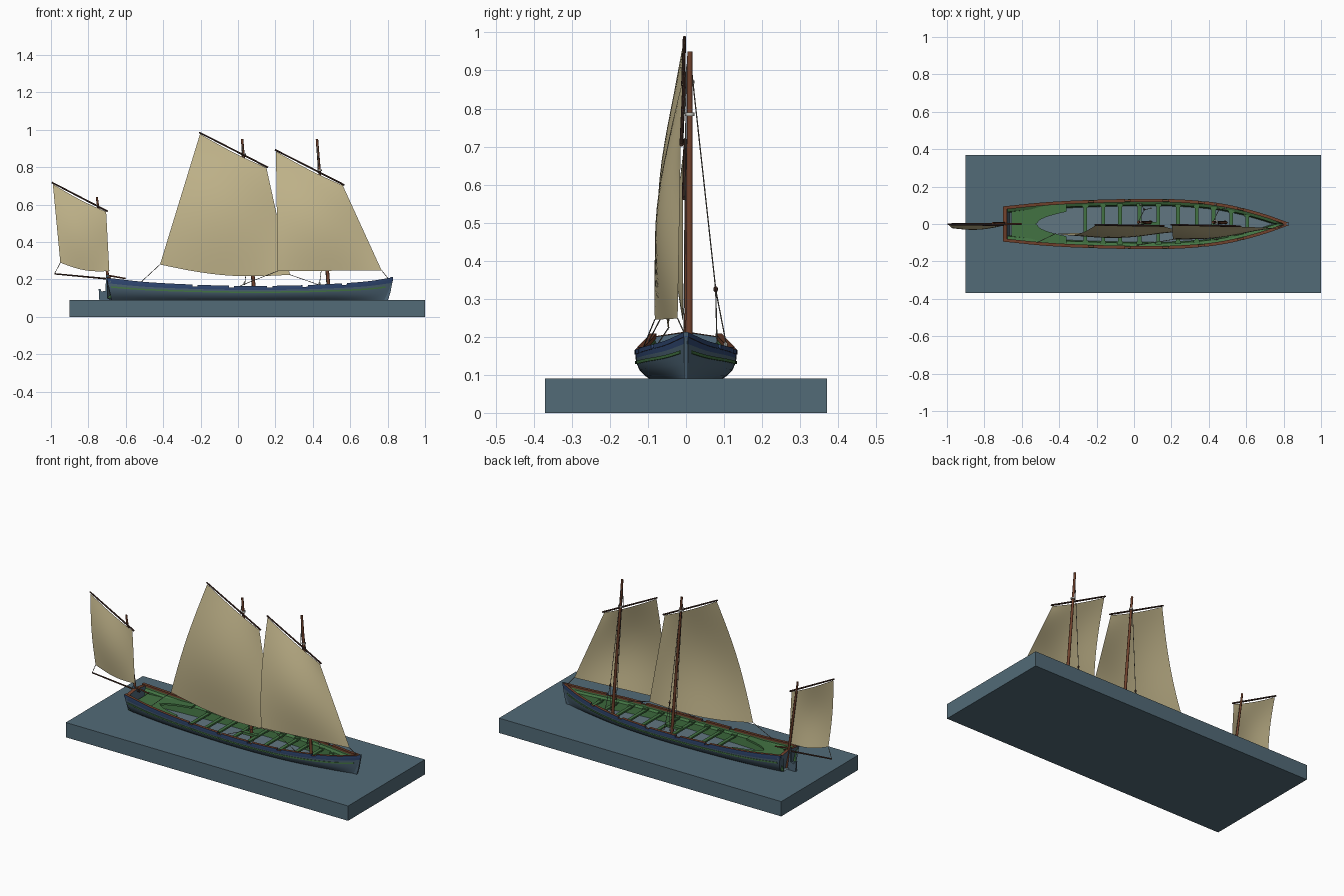
import bpy, bmesh, math
from mathutils import Vector as V

if "Cube" in bpy.data.objects:
    bpy.data.objects.remove(bpy.data.objects["Cube"])

def mat(name, r, g, b):
    m = bpy.data.materials.new(name)
    m.diffuse_color = (r, g, b, 1)
    m.use_nodes = True
    m.node_tree.nodes["Principled BSDF"].inputs["Base Color"].default_value = m.diffuse_color
    return m

WATER = mat("water_blue", .085, .145, .185)
HULL = mat("hull_grey_blue", .075, .13, .18)
FLOOR = mat("floor_grey", .12, .18, .22)
BLUE = mat("strake_blue", .03, .065, .17)
GREEN = mat("paint_green", .055, .17, .055)
BROWN = mat("mast_brown", .16, .052, .025)
DARK = mat("spar_dark_brown", .06, .028, .02)
SAIL = mat("sail_canvas", .56, .48, .27)
ROPE = mat("rope_grey", .16, .15, .13)
PALE = mat("block_pale", .55, .55, .5)

def make(name, bm, mats, smooth=True, mirror=False, fix=True):
    if fix:
        bmesh.ops.recalc_face_normals(bm, faces=bm.faces)
    me = bpy.data.meshes.new(name)
    bm.to_mesh(me)
    bm.free()
    for m in mats:
        me.materials.append(m)
    ob = bpy.data.objects.new(name, me)
    bpy.context.collection.objects.link(ob)
    if mirror:
        mod = ob.modifiers.new("mirror", 'MIRROR')
        mod.use_axis = (False, True, False)
    if smooth:
        bpy.ops.object.select_all(action='DESELECT')
        ob.select_set(True)
        bpy.context.view_layer.objects.active = ob
        bpy.ops.object.shade_smooth_by_angle(angle=math.radians(35))
    return ob

def loft(name, rings, mats, strips=None, mirror=True):
    """Closed rings joined into a capped solid; strips = material index per ring edge."""
    bm = bmesh.new()
    rows = [[bm.verts.new(p) for p in r] for r in rings]
    n = len(rows[0])
    for a, b in zip(rows, rows[1:]):
        for j in range(n):
            k = (j + 1) % n
            f = bm.faces.new((a[j], a[k], b[k], b[j]))
            f.material_index = strips[j] if strips else 0
    bm.faces.new(rows[0])
    bm.faces.new(rows[-1])
    return make(name, bm, mats, True, mirror)

def box(name, lo, hi, m):
    x0, y0, z0 = lo
    x1, y1, z1 = hi
    rings = [[(x, y0, z0), (x, y1, z0), (x, y1, z1), (x, y0, z1)] for x in (x0, x1)]
    return loft(name, rings, [m], mirror=False)

def rod(name, a, b, r1, r2, m, sides=10):
    a, b = V(a), V(b)
    bm = bmesh.new()
    bmesh.ops.create_cone(bm, cap_ends=True, segments=sides, radius1=r1, radius2=r2, depth=(b - a).length)
    q = V((0, 0, 1)).rotation_difference(b - a)
    for v in bm.verts:
        v.co = q @ v.co + (a + b) / 2
    return make(name, bm, [m])

def rope(name, *pts):
    for i, (a, b) in enumerate(zip(pts, pts[1:])):
        rod(f"{name}_{i}", a, b, .0017, .0017, ROPE, 5)

def block(name, p, m=DARK, r=.006):
    bm = bmesh.new()
    bmesh.ops.create_uvsphere(bm, u_segments=8, v_segments=6, radius=r)
    for v in bm.verts:
        v.co = V((v.co.x, v.co.y, v.co.z * 1.4)) + V(p)
    make(name, bm, [m])

def interp(tab, x):
    """Smooth curve through (x, value) points."""
    i = max(0, min(len(tab) - 2, sum(1 for t in tab[1:] if t[0] < x)))
    def slope(k):
        a, b = tab[max(0, k - 1)], tab[min(len(tab) - 1, k + 1)]
        return (b[1] - a[1]) / (b[0] - a[0])
    (x0, y0), (x1, y1) = tab[i], tab[i + 1]
    h = x1 - x0
    t = (x - x0) / h
    return ((2*t**3 - 3*t*t + 1)*y0 + (t**3 - 2*t*t + t)*h*slope(i)
            + (3*t*t - 2*t**3)*y1 + (t**3 - t*t)*h*slope(i + 1))

BEAM = [(-.7, .092), (-.5, .112), (-.3, .124), (0, .132), (.2, .131), (.4, .117), (.55, .091), (.7, .05), (.83, .004)]
SHEER = [(-.7, .2), (-.5, .178), (-.25, .164), (0, .157), (.3, .159), (.55, .17), (.7, .182), (.83, .203)]
FLAT = [(-.7, .45), (-.4, .6), (0, .67), (.4, .6), (.83, .4)]
def beam(x): return interp(BEAM, x)
def sheer(x): return interp(SHEER, x)
ZB = .085

def rake(x, u):
    if x > .6:
        x -= .04 * ((x - .6) / .23) ** 2 * (1 - u)
    elif x < -.5:
        x += .025 * ((-.5 - x) / .2) ** 2 * (1 - u)
    return x

def side(x, u):
    """Point on the outer hull at station x and relative height u."""
    f = interp(FLAT, x)
    k = interp([(0, 0), (.18, .45), (.4, .78), (.66, .95), (.84, 1), (1, 1)], u)
    return V((rake(x, u), beam(x) * (f + (1 - f) * k), ZB + u * (sheer(x) - ZB)))

def span(a, b, n):
    return [a + (b - a) * i / n for i in range(n + 1)]

# water base
box("water_base", (-.9, -.37, 0), (1, .37, .09), WATER)

# hull shell, with blue top strake, brown rim, green lining and floor
US = (0, .18, .4, .62, .82, 1)
def hull_ring(x):
    out = [side(x, u) for u in US]
    y, z = out[-1].y, sheer(x)
    inner = [(.012, z), (.014, z - .012), (.03, z - .02), (.036, .1)]
    ring = [V((rake(x, 0), 0, ZB))] + out
    ring += [V((x - max(0, x - .79) * .6, max(0, y - d), zz)) for d, zz in inner]
    return ring + [V((ring[-1].x, 0, .1))]
loft("hull", [hull_ring(x) for x in span(-.7, .83, 60)], [HULL, BLUE, BROWN, GREEN, FLOOR],
     [0, 0, 0, 0, 0, 1, 2, 3, 3, 3, 4, 4])

# transom
def transom_ring(x):
    out = [side(x, u) for u in US]
    return [V((out[0].x, 0, ZB))] + out + [V((x, 0, sheer(x) + .014))]
loft("transom", [transom_ring(x) for x in (-.703 + .003, -.68)], [HULL, BROWN], [0] * 6 + [1, 0])

# raised rail in lengths, leaving gaps for the oars
GAPS = (-.23, -.035, .17, .36, .57)
ends = [-.7] + [g + s for g in GAPS for s in (-.014, .014)] + [.828]
for i in range(0, len(ends), 2):
    rings = []
    for x in span(ends[i], ends[i + 1], 10):
        y, z = beam(x), sheer(x)
        yi = max(.0005, y - .015)
        rings.append([(x, y + .002, z - .003), (x, y + .002, z + .009), (x, yi, z + .009), (x, yi, z - .003)])
    loft(f"rail_{i//2}", rings, [BLUE, BROWN], [0, 1, 1, 1])

# green rubbing strake
rings = []
for x in span(-.685, .8, 40):
    p = side(x, .66)
    rings.append([p + V((0, dy, dz)) for dy, dz in ((-.004, -.004), (.003, -.004), (.003, .004), (-.004, .004))])
loft("rubbing_strake", rings, [GREEN])

# stern bench with rounded opening
rings = []
for x in span(-.655, -.36, 24):
    yo = beam(x) - .016
    yi = .066 * math.sqrt(max(0, (x + .52) / .16))
    rings.append([(x, yo, .163), (x, yi, .163), (x, yi, .152), (x, yo, .152)])
loft("stern_bench", rings, [GREEN])

# thwarts and their knees
for i, x in enumerate((-.26, -.165, -.075, .03, .13, .235, .335, .425, .52, .605)):
    w = beam(x) - .022
    box(f"thwart_{i}", (x - .01, -w, .136), (x + .01, w, .146), GREEN)
    for s in (-1, 1):
        ys = sorted((s * w, s * (w - .016)))
        box(f"knee_{i}_{s}", (x - .016, ys[0], .144), (x + .016, ys[1], .152), GREEN)
box("mast_plank", (.03, -.012, .134), (.13, .012, .149), GREEN)

# rudder and stem post
def plate(name, pts, t, m):
    loft(name, [[(x, y, z) for x, z in pts] for y in (-t, t)], [m], mirror=False)
plate("rudder", [(-.67, .06), (-.74, .06), (-.745, .15), (-.735, .15), (-.73, .135), (-.708, .14),
                 (-.706, .225), (-.692, .225)], .006, HULL)
plate("stem_post", [(.775, .06), (.792, .06), (.815, .13), (.83, .213), (.815, .213)], .005, HULL)
rod("tiller", (-.70, 0, .222), (-.6, 0, .205), .005, .004, BROWN)

# masts
def mast(name, base, top, r):
    rod(name, base, top, r, r * .7, BROWN, 12)
mast("fore_mast", (.49, .008, .095), (.422, .01, .95), .0095)
mast("main_mast", (.09, .008, .095), (.022, .01, .95), .0095)
mast("mizzen_mast", (-.68, .004, .1), (-.755, .004, .64), .008)
rod("mizzen_boom", (-.98, 0, .23), (-.66, 0, .2), .004, .005, DARK)

# sails: corners peak, throat, tack, clew
def sail(name, peak, throat, tack, clew, belly, sag):
    pk, th, tk, cl = map(V, (peak, throat, tack, clew))
    bm = bmesh.new()
    n = 16
    rows = []
    for j in range(n + 1):
        v = j / n
        row = []
        for i in range(n + 1):
            u = i / n
            p = pk.lerp(th, u).lerp(cl.lerp(tk, u), v)
            p.y -= belly * math.sin(math.pi * v) * (.6 * (1 - u) + .6 * math.sin(math.pi * u))
            p.z -= math.sin(math.pi * u) * (sag * v * v + .008 * (1 - v))
            row.append(bm.verts.new(p))
        rows.append(row)
    for a, b in zip(rows, rows[1:]):
        for i in range(n):
            bm.faces.new((a[i], b[i], b[i + 1], a[i + 1]))
    make(name + "_sail", bm, [SAIL])
    # yard slightly above the head of the sail
    d = (th - pk).normalized()
    up = V((0, .002, .006))
    rod(name + "_yard", pk - d * .006 + up, th + d * .01 + up, .0045, .005, DARK)

sail("fore", (.203, -.006, .885), (.56, -.014, .703), (.768, -.022, .248), (.212, -.082, .245), .045, .0)
sail("main", (-.203, -.006, .978), (.152, -.012, .797), (.278, -.045, .225), (-.417, -.05, .28), .048, .03)
sail("mizzen", (-.99, -.004, .71), (-.705, -.008, .562), (-.688, -.008, .245), (-.95, -.012, .29), .025, .018)

# sheets and tack lines
rope("fore_sheet", (.212, -.082, .245), (0.01, -.115, .165))
rope("fore_tack", (.768, -.022, .248), (.8, -.004, .208))
rope("main_sheet", (-.417, -.05, .28), (-.52, -.1, .185))
rope("main_tack", (.278, -.045, .225), (.45, -.085, .165))
rope("mizzen_sheet", (-.95, -.012, .29), (-.98, 0, .232))

# shrouds, halyards, blocks and mast bands
for nm, xt, xb in (("fore", .424, .455), ("main", .024, .055)):
    top = (xt, .012, .925)
    low = (xb, .078, .325)
    rope(nm + "_shroud", top, low, (xb - .02, .108, .17))
    rope(nm + "_tackle", low, (xb + .035, .082, .155))
    block(nm + "_shroud_block", low)
    block(nm + "_lower_block", (xb - .02, .104, .178), PALE)
    block(nm + "_cleat", (xb + .035, .084, .158), PALE, .005)
    rope(nm + "_halyard", (xt, .001, .91), (xb + .02, -.006, .16))
    zc = .785 if nm == "fore" else .87
    xc = xt + .068 * (.94 - zc) / .85
    rod(nm + "_mast_band", (xc, .01, zc - .004), (xc, .01, zc + .004), .012, .012, PALE, 12)
    rope(nm + "_yard_sling", (xt, .004, .92), (xc - .01, -.006, zc - .015))
